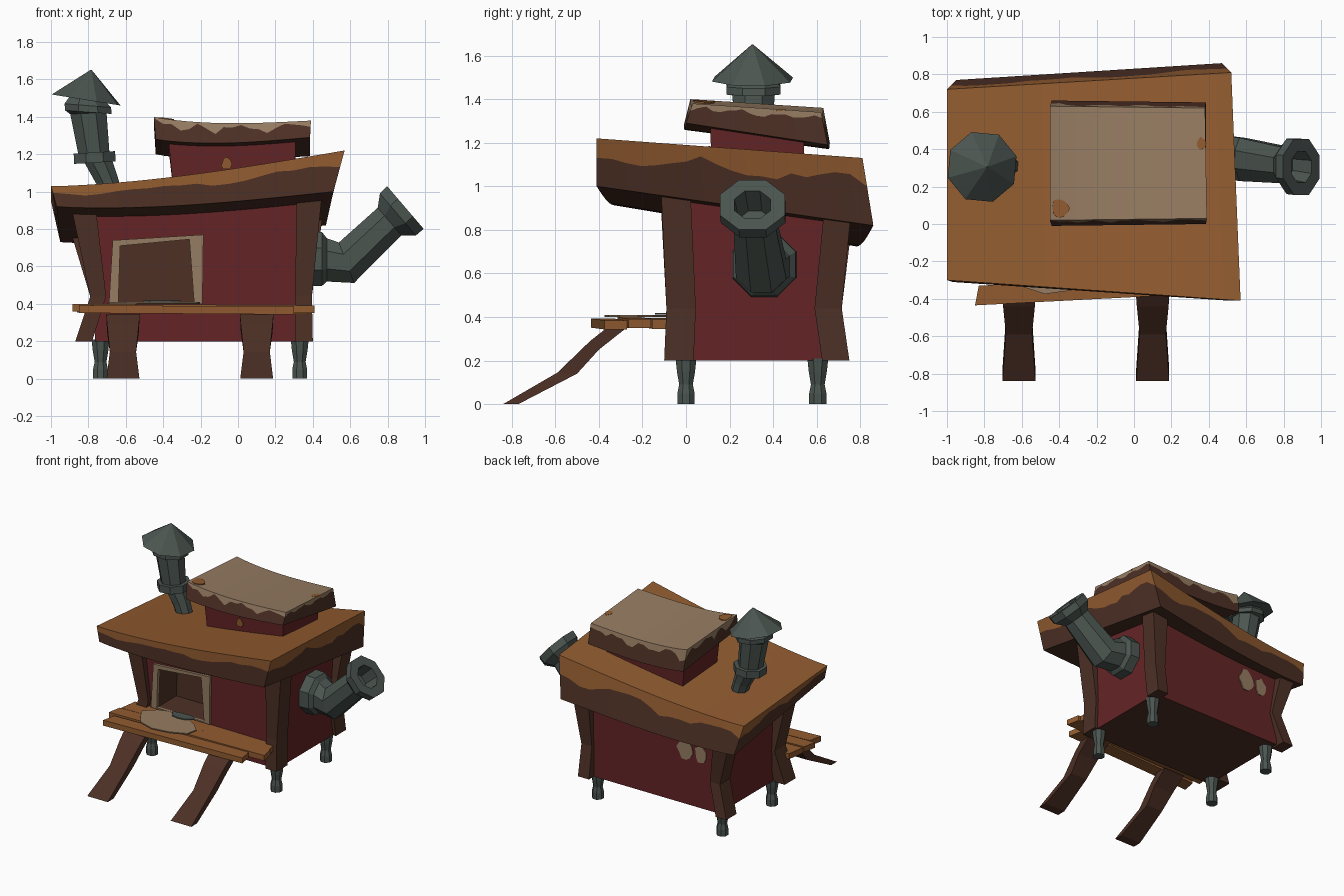
import bpy, bmesh, math, random
from mathutils import Vector as V

if "Cube" in bpy.data.objects:
    bpy.data.objects.remove(bpy.data.objects["Cube"])

random.seed(4)


def material(name, *rgb):
    m = bpy.data.materials.new(name)
    lin = [((c / 255 + 0.055) / 1.055) ** 2.4 for c in rgb]
    m.diffuse_color = (*lin, 1)
    m.use_nodes = True
    m.node_tree.nodes["Principled BSDF"].inputs["Base Color"].default_value = m.diffuse_color
    return m


RED = material("barn red", 100, 36, 38)
BROWN = material("dark wood", 77, 48, 37)
ORANGE = material("orange wood", 145, 91, 48)
TAN = material("worn tan", 150, 124, 98)
METAL = material("grey metal", 75, 85, 80)


def build(name, faces, mats):
    """faces: list of (points, material index); shared corners are welded."""
    bm = bmesh.new()
    for pts, mi in faces:
        bm.faces.new([bm.verts.new(p) for p in pts]).material_index = mi
    bmesh.ops.remove_doubles(bm, verts=bm.verts, dist=1e-4)
    bmesh.ops.recalc_face_normals(bm, faces=bm.faces)
    me = bpy.data.meshes.new(name)
    bm.to_mesh(me)
    bm.free()
    for m in mats:
        me.materials.append(m)
    ob = bpy.data.objects.new(name, me)
    bpy.context.collection.objects.link(ob)
    return ob


def loft(name, rings, mat, closed=False):
    """Skin a list of equal-length rings; cap the ends or close into a loop."""
    faces = []
    pairs = list(zip(rings, rings[1:])) + ([(rings[-1], rings[0])] if closed else [])
    for a, b in pairs:
        n = len(a)
        faces += [([a[i], a[(i + 1) % n], b[(i + 1) % n], b[i]], 0) for i in range(n)]
    if not closed:
        faces += [(rings[0], 0), (rings[-1], 0)]
    return build(name, faces, [mat])


def rect(x0, x1, y0, y1, z):
    return [(x0, y0, z), (x1, y0, z), (x1, y1, z), (x0, y1, z)]


def ring(c, r, n=(0, 0, 1), sides=8, phase=math.pi / 8):
    n = V(n).normalized()
    u = V((0, 1, 0)).cross(n).normalized()
    v = n.cross(u)
    return [V(c) + r * (math.cos(a) * u + math.sin(a) * v)
            for a in (phase + 2 * math.pi * i / sides for i in range(sides))]


def blob(name, c, u, v, ru, rv, mat):
    """Thin irregular paint patch lying in the u, v plane."""
    u, v = V(u), V(v)
    n = u.cross(v).normalized() * 0.004
    out = []
    for i in range(11):
        a, k = 2 * math.pi * i / 11, random.uniform(0.8, 1.1)
        out.append(V(c) + u * (ru * k * math.cos(a)) + v * (rv * k * math.sin(a)))
    return loft(name, [[p - n for p in out], [p + n for p in out]], mat)


def sagging_roof(name, top, bot, sag, drip, mats, n=18):
    """Slab between two corner quads; paint on top drips over the sides."""
    def grid(q, s, t):
        a = V(q[0]).lerp(V(q[1]), s)
        b = V(q[3]).lerp(V(q[2]), s)
        return a.lerp(b, t) - V((0, 0, sag * math.sin(math.pi * s ** 0.8)))
    faces = []
    k = [i / n for i in range(n + 1)]
    for q, mi in ((top, 0), (bot, 1)):
        for s0, s1 in zip(k, k[1:]):
            for t0, t1 in zip(k, k[1:]):
                faces.append(([grid(q, s0, t0), grid(q, s1, t0), grid(q, s1, t1), grid(q, s0, t1)], mi))
    edge = [(s, 0) for s in k[:-1]] + [(1, t) for t in k[:-1]]
    edge += [(1 - s, 1) for s in k[:-1]] + [(0, 1 - t) for t in k[:-1]]
    cols = []
    for i, (s, t) in enumerate(edge):
        a, b = grid(top, s, t), grid(bot, s, t)
        cols.append((a, a.lerp(b, drip(i)), b))
    for a, b in zip(cols, cols[1:] + cols[:1]):
        faces.append(([a[0], b[0], b[1], a[1]], 0))
        faces.append(([a[1], b[1], b[2], a[2]], 1))
    return build(name, faces, mats)


# Main roof, orange paint over dark wood
sagging_roof("main_roof",
             [(-1, -.30, 1.03), (.57, -.41, 1.22), (.52, .81, 1.13), (-1, .72, .95)],
             [(-.97, -.31, .92), (.51, -.41, 1.0), (.47, .86, .82), (-.95, .77, .73)],
             .03, lambda i: .36 + .12 * math.sin(i * .7) + random.uniform(-.07, .07), [ORANGE, BROWN])

# Small upper roof with scalloped tan paint, on its red box
sagging_roof("upper_roof",
             [(-.45, .02, 1.40), (.39, .03, 1.38), (.38, .62, 1.34), (-.45, .63, 1.36)],
             [(-.44, -.01, 1.28), (.385, 0, 1.29), (.385, .65, 1.19), (-.44, .66, 1.2)],
             .025, lambda i: .05 + abs(math.sin(i * .62)) * random.uniform(.15, .55), [TAN, BROWN])
box_top = [(-.375, .11, 1.31), (.31, .11, 1.31), (.31, .545, 1.26), (-.375, .545, 1.26)]
loft("upper_box", [rect(-.345, .30, .12, .535, 1.0), box_top], RED)


# Body with a recessed window in the front wall
def under_roof(x, y):
    return (x, y, .95 + .06 * x - .16 * y)


X0, X1, Y0, Y1 = -.765, .375, -.06, .69
low = rect(X0, X1, Y0, Y1, .2)
high = [under_roof(x, y) for x, y, z in low]
hole_xz = [(-.64, .41), (-.235, .41), (-.26, .745), (-.63, .71)]
outer = [low[0], low[1], high[1], high[0]]
hole = [(x, Y0, z) for x, z in hole_xz]
deep = [(x, Y0 + .22, z) for x, z in hole_xz]
body = [(low, 1), (high, 0), (deep, 1)]
for i in range(4):
    j = (i + 1) % 4
    body.append(([outer[i], outer[j], hole[j], hole[i]], 0))
    body.append(([hole[i], hole[j], deep[j], deep[i]], 1))
    if i:
        body.append(([low[i], low[j], high[j], high[i]], 0))
build("body", body, [RED, BROWN])

# Window frame
frame_xz = [(-.69, .40), (-.19, .40), (-.185, .77), (-.67, .74)]
loft("window_frame", [[(x, y, z) for x, z in pts] for pts, y in
                      ((frame_xz, -.08), (hole_xz, -.08), (hole_xz, -.05), (frame_xz, -.05))], TAN, True)

# Bowed corner posts: outer x and y at bottom, waist, and top
post_x = {"left": (-.87, -.79, -.89), "right": (.40, .395, .45)}
post_y = {"front": (-.10, -.09, -.115), "back": (.75, .715, .755)}
for nx, xs in post_x.items():
    for ny, ys in post_y.items():
        dx, dy = (.10 if nx == "left" else -.105), (.135 if ny == "front" else -.125)
        top_z = under_roof(xs[2], ys[2])[2] - .005
        rings = [rect(x, x + dx * w, y, y + dy, z)
                 for x, y, z, w in zip(xs, ys, (.2, .44, top_z), (.9, .85, 1.3))]
        loft(f"{ny}_{nx}_post", rings, BROWN)

# Turned metal feet
for x, nx in ((-.735, "left"), (.33, "right")):
    for y, ny in ((0, "front"), (.605, "back")):
        loft(f"{ny}_{nx}_foot", [ring((x, y, z), r) for z, r in
                                 ((0, .043), (.05, .043), (.09, .034), (.15, .045), (.21, .052))], METAL)

# Shelf planks: left x, right x, left front y, right front y, depth, top z
planks = [(-.85, .30, -.435, -.375, .105, .385), (-.885, .41, -.315, -.265, .105, .392),
          (-.86, .375, -.20, -.155, .14, .388)]
for i, (xa, xb, ya, yb, d, z) in enumerate(planks):
    def quad(h):
        return [(xa, ya, h + .008), (xb, yb, h), (xb - .02, yb + d, h), (xa + .02, ya + d, h + .008)]
    loft(f"shelf_plank_{i + 1}", [quad(z - .042), quad(z)], ORANGE)
blob("shelf_spill", (-.44, -.22, .405), (1, 0, 0), (0, 1, 0), .25, .15, TAN)
blob("shelf_metal_scrap", (-.40, -.10, .415), (1, 0, 0), (0, 1, 0), .10, .04, METAL)

# Bent prop boards: (upper y, z), (lower y, z), half width
prop = [((-.37, .345), (-.28, .345), .09), ((-.44, .29), (-.40, .25), .085),
        ((-.59, .145), (-.50, .14), .07), ((-.84, .0), (-.77, .0), .088)]
for x, side in ((-.615, "left"), (.10, "right")):
    loft(f"{side}_prop_board", [[(x - w, *a), (x + w, *a), (x + w, *b), (x - w, *b)]
                                for a, b, w in prop], BROWN)

# Chimney: leaning pipe, collars and pointed hat
lean = (-.35, 0, 1)
up = (-.06, 0, 1)
loft("chimney_base", [ring((-.67, .31, .97), .06, lean), ring((-.70, .31, 1.06), .065, lean),
                      ring((-.76, .31, 1.19), .085, up)], METAL)
loft("chimney_collar", [ring((-.765, .31, 1.155), .12, up), ring((-.768, .31, 1.21), .12, up)], METAL)
loft("chimney_pipe", [ring((-.77, .31, 1.2), .09, up), ring((-.80, .31, 1.42), .105, up),
                      ring((-.80, .31, 1.425), .135, (.08, 0, 1)), ring((-.803, .31, 1.46), .135, (.08, 0, 1)),
                      ring((-.805, .31, 1.50), .10, (.16, 0, 1))], METAL)
loft("chimney_hat", [ring((-.812, .305, 1.49), .195, (.16, 0, 1), phase=.3),
                     ring((-.785, .305, 1.65), .004, (.16, 0, 1), phase=.3)], METAL)

# Side pipe: wall flange, elbow and flared hollow mouth
tilt = (.76, 0, .65)
loft("side_pipe", [ring((.36, .36, .64), .16, (1, 0, 0)), ring((.45, .36, .64), .155, (1, 0, 0)),
                   ring((.475, .36, .635), .125, (1, 0, 0)), ring((.58, .345, .62), .125, (.93, 0, .35)),
                   ring((.81, .315, .84), .105, tilt), ring((.855, .308, .878), .16, tilt),
                   ring((.895, .305, .915), .162, tilt), ring((.895, .305, .915), .09, tilt),
                   ring((.80, .317, .83), .08, tilt)], METAL)

# Worn paint patches on the walls and upper roof
EX, EY, EZ = (1, 0, 0), (0, 1, 0), (0, 0, 1)
blob("back_patch_large", (-.48, Y1 + .003, .63), EX, EZ, .07, .085, TAN)
blob("back_patch_small", (-.61, Y1 + .003, .62), EX, EZ, .05, .07, TAN)
blob("left_patch", (X0 - .003, .2, .72), EY, EZ, .06, .05, TAN)
blob("upper_box_patch", (-.06, .109, 1.15), EX, (0, -.03, 1), .03, .035, ORANGE)
blob("roof_corner_patch_left", (-.395, .085, 1.388), (1, 0, -.09), (0, 1, -.065), .05, .05, ORANGE)
blob("roof_corner_patch_right", (.36, .43, 1.349), (1, 0, .04), (0, 1, -.065), .025, .035, ORANGE)
